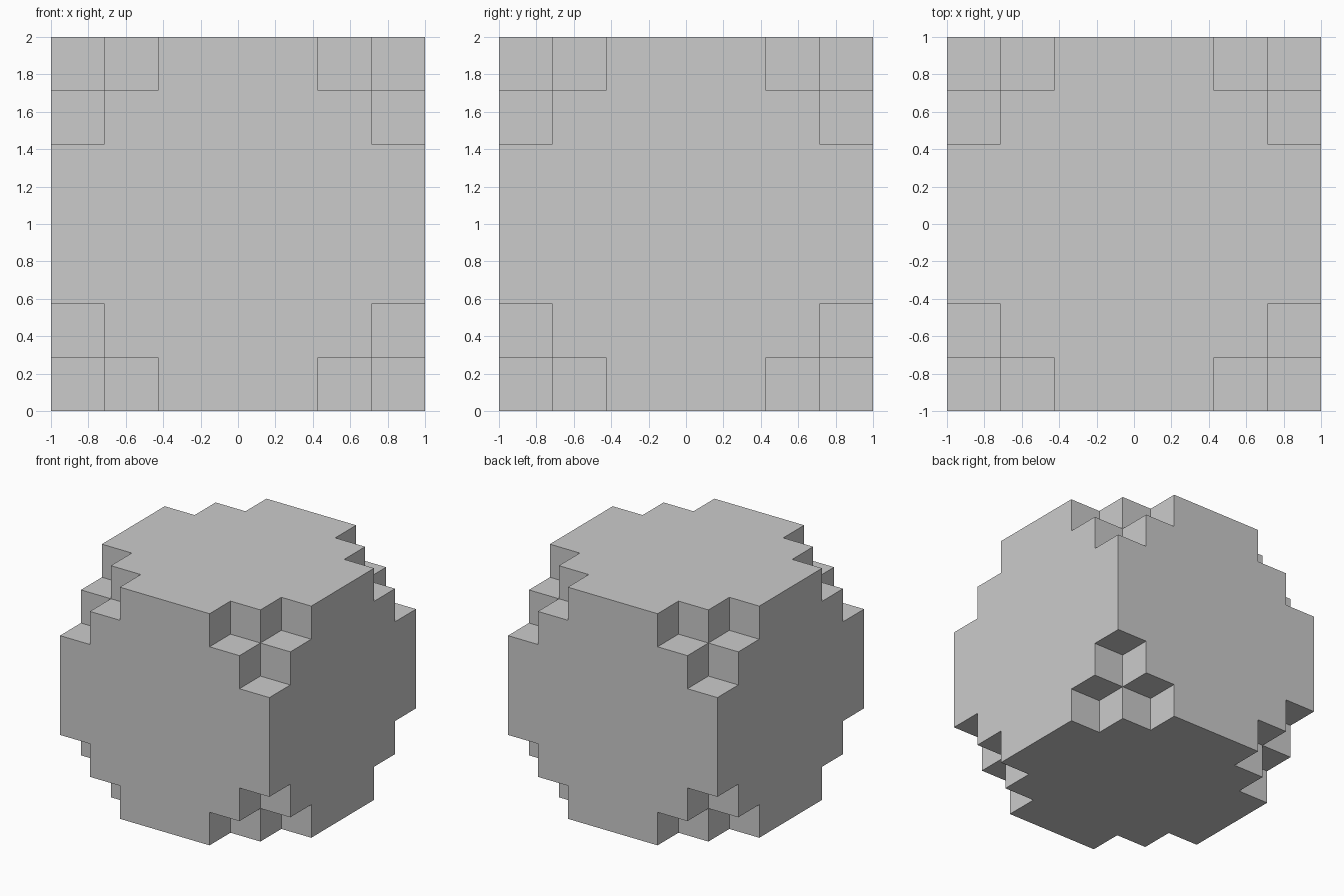
import bpy, bmesh
from itertools import product
from mathutils import Vector

if "Cube" in bpy.data.objects:
    bpy.data.objects.remove(bpy.data.objects["Cube"])

N = 7            # blocks per side
S = 2.0 / N      # block size


def solid(c):
    # inside the grid and not in a stepped corner (corner block + 3 neighbours)
    if any(i < 0 or i >= N for i in c):
        return False
    return sum(min(i, N - 1 - i) for i in c) > 1


bm = bmesh.new()

# Outer skin of the block grid
for cell in product(range(N), repeat=3):
    if not solid(cell):
        continue
    centre = Vector([(i + 0.5) * S for i in cell]) + Vector((-1, -1, 0))
    for axis, sign in product(range(3), (-1, 1)):
        near = list(cell)
        near[axis] += sign
        if solid(near):
            continue
        n, u, v = Vector(), Vector(), Vector()
        n[axis] = sign * S / 2
        u[(axis + 1) % 3] = S / 2
        v[(axis + 2) % 3] = sign * S / 2
        bm.faces.new([bm.verts.new(centre + n + a * u + b * v)
                      for a, b in ((-1, -1), (1, -1), (1, 1), (-1, 1))])

# Weld the blocks and merge flat areas
bmesh.ops.remove_doubles(bm, verts=bm.verts, dist=0.001)
bmesh.ops.dissolve_limit(bm, angle_limit=0.01, verts=bm.verts, edges=bm.edges)
bmesh.ops.recalc_face_normals(bm, faces=bm.faces)

mesh = bpy.data.meshes.new("stepped_block")
bm.to_mesh(mesh)
bm.free()
bpy.context.collection.objects.link(bpy.data.objects.new("stepped_block", mesh))
